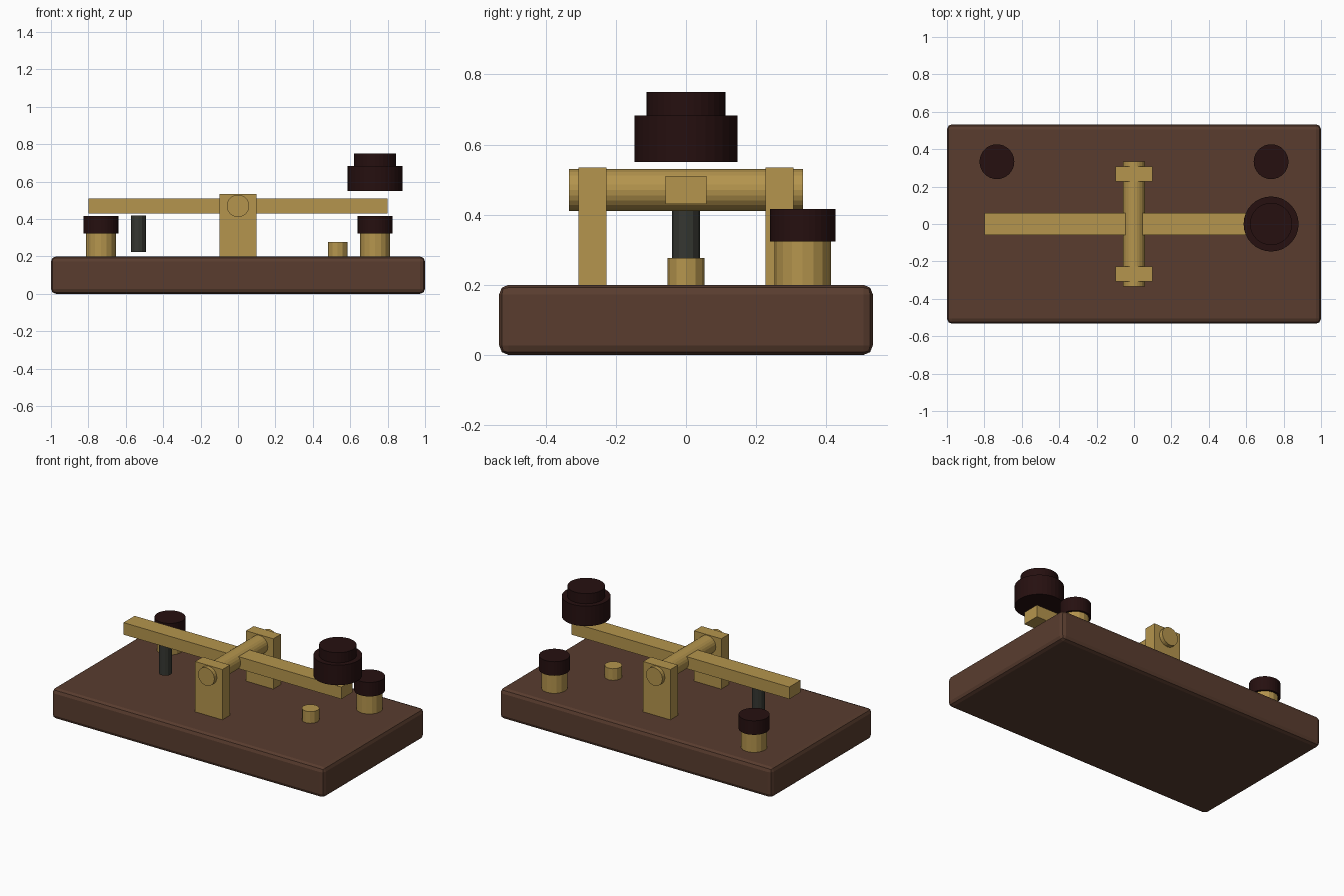
import bpy
import math

cube = bpy.data.objects.get("Cube")
if cube:
    bpy.data.objects.remove(cube, do_unlink=True)


def material(name, rgb):
    m = bpy.data.materials.new(name)
    m.use_nodes = True
    m.diffuse_color = (*rgb, 1)
    m.node_tree.nodes["Principled BSDF"].inputs["Base Color"].default_value = (*rgb, 1)
    return m


wood = material("brown wood", (0.10, 0.046, 0.028))
brass = material("brass", (0.46, 0.30, 0.075))
black = material("dark knob", (0.019, 0.005, 0.005))
steel = material("dark steel", (0.036, 0.038, 0.031))


def finish(name, mat):
    ob = bpy.context.object
    ob.name = name
    ob.data.materials.append(mat)
    return ob


def box(name, mat, centre, size):
    bpy.ops.mesh.primitive_cube_add(size=1, location=centre)
    ob = finish(name, mat)
    ob.scale = size
    bpy.ops.object.transform_apply(location=False, rotation=False, scale=True)
    return ob


def post(name, mat, x, y, radius, bottom, top, sides):
    bpy.ops.mesh.primitive_cylinder_add(vertices=sides, radius=radius, depth=top - bottom,
                                        location=(x, y, (bottom + top) / 2))
    return finish(name, mat)


# Wooden base with softened edges
base = box("base", wood, (0, 0, 0.1), (2, 1.066, 0.2))
bevel = base.modifiers.new("soft edges", "BEVEL")
bevel.width = 0.027
bevel.segments = 2

# Lever, its axle and the two supports
box("lever", brass, (0, 0, 0.47), (1.6, 0.117, 0.08))
bpy.ops.mesh.primitive_cylinder_add(vertices=24, radius=0.06, depth=0.667,
                                    location=(0, 0, 0.47), rotation=(math.pi / 2, 0, 0))
finish("axle", brass)
for side, y in (("front", -0.267), ("back", 0.267)):
    box(side + "_support", brass, (0, y, 0.3665), (0.2, 0.08, 0.335))

# Two-step finger knob
post("knob_skirt", black, 0.733, 0, 0.147, 0.55, 0.683, 32)
post("knob_top", black, 0.733, 0, 0.113, 0.683, 0.75, 32)

# Capped terminals at the back corners
for side, x in (("right", -0.733), ("left", 0.733)):
    post(side + "_terminal", brass, x, 0.333, 0.08, 0.2, 0.323, 16)
    post(side + "_terminal_cap", black, x, 0.333, 0.093, 0.323, 0.416, 32)

# Contact stud and return spring under the lever
post("contact_stud", brass, 0.533, 0, 0.053, 0.2, 0.277, 12)
post("return_spring", steel, -0.533, 0, 0.04, 0.225, 0.42, 12)
